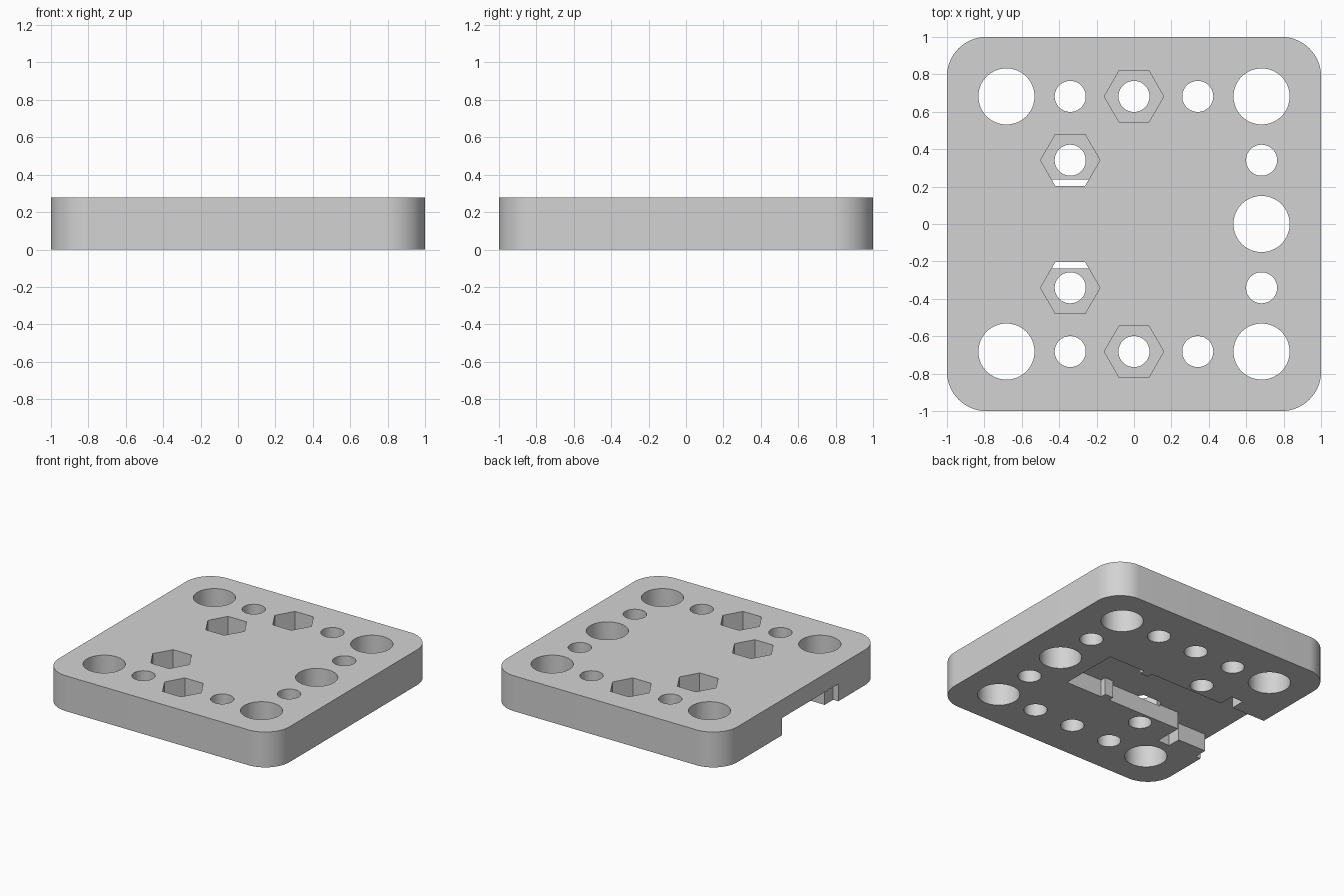
import bpy, bmesh
from math import cos, sin, pi, radians

cube = bpy.data.objects.get("Cube")
if cube:
    bpy.data.objects.remove(cube, do_unlink=True)

THICK = 0.277      # plate thickness
SLOT_Z = 0.135     # ceiling of the underside slot
NUT_Z = 0.125      # floor of the nut pockets
PITCH = 0.341      # hole spacing

grey = bpy.data.materials.new("plain_grey")
grey.use_nodes = True
grey.diffuse_color = (0.65, 0.65, 0.65, 1)
grey.node_tree.nodes["Principled BSDF"].inputs["Base Color"].default_value = (0.65, 0.65, 0.65, 1)


def prism(name, outline, z0, z1):
    """Extrude a counter-clockwise outline from z0 to z1."""
    bm = bmesh.new()
    face = bm.faces.new([bm.verts.new((x, y, z0)) for x, y in outline])
    top = bmesh.ops.extrude_face_region(bm, geom=[face])["geom"]
    bmesh.ops.translate(bm, vec=(0, 0, z1 - z0),
                        verts=[v for v in top if isinstance(v, bmesh.types.BMVert)])
    bmesh.ops.recalc_face_normals(bm, faces=bm.faces)
    mesh = bpy.data.meshes.new(name)
    bm.to_mesh(mesh)
    bm.free()
    mesh.materials.append(grey)
    obj = bpy.data.objects.new(name, mesh)
    bpy.context.collection.objects.link(obj)
    return obj


def ring(cx, cy, r, n):
    return [(cx + r * cos(2 * pi * i / n), cy + r * sin(2 * pi * i / n)) for i in range(n)]


def rounded_square(half, r, n=16):
    pts = []
    for k, (sx, sy) in enumerate([(1, 1), (-1, 1), (-1, -1), (1, -1)]):
        for i in range(n + 1):
            a = (k + i / n) * pi / 2
            pts.append((sx * (half - r) + r * cos(a), sy * (half - r) + r * sin(a)))
    return pts


plate = prism("mounting_plate", rounded_square(1, 0.21), 0, THICK)
bpy.context.view_layer.objects.active = plate


def cut(outline, z0, z1):
    cutter = prism("cutter", outline, z0, z1)
    cutter.hide_render = True
    mod = plate.modifiers.new("cut", "BOOLEAN")
    mod.operation = "DIFFERENCE"
    mod.solver = "EXACT"
    mod.object = cutter
    bpy.ops.object.modifier_apply(modifier=mod.name)
    bpy.data.objects.remove(cutter, do_unlink=True)


# Underside slot, open at the -x edge, with two retaining bumps and side notches
W = 0.237
cut([(0.42, -W), (0.42, W),
     (0.106, W), (0.106, 0.192), (0.032, 0.192), (0.032, W),
     (-0.607, W), (-0.607, 0.355), (-0.71, 0.355), (-0.71, W + 0.005),
     (-1.1, W + 0.005), (-1.1, -0.457), (-0.955, -0.457), (-0.955, -0.352),
     (-0.71, -0.352), (-0.71, -0.457), (-0.607, -0.457), (-0.607, -W),
     (0.032, -W), (0.032, -0.192), (0.106, -0.192), (0.106, -W)],
    -0.1, SLOT_Z)

# Holes and hexagonal nut pockets, as grid steps in x and y
large = [(2, 0)] + [(i, j) for i in (-2, 2) for j in (-2, 2)]
small = [(i, j) for j in (-2, 2) for i in (-1, 0, 1)]
small += [(i, j) for i in (-1, 2) for j in (-1, 1)]
nuts = [(i, j) for i, j in ((0, 2), (0, -2), (-1, 1), (-1, -1))]

for i, j in nuts:
    cut(ring(i * PITCH, j * PITCH, 0.159, 6), NUT_Z, THICK + 0.1)
for spots, radius in ((large, 0.15), (small, 0.083)):
    for i, j in spots:
        cut(ring(i * PITCH, j * PITCH, radius, 64), -0.1, THICK + 0.1)

# One colour, smooth round walls and sharp edges
plate.data.materials.clear()
plate.data.materials.append(grey)
bpy.ops.object.select_all(action="DESELECT")
plate.select_set(True)
bpy.ops.object.shade_smooth_by_angle(angle=radians(30))
